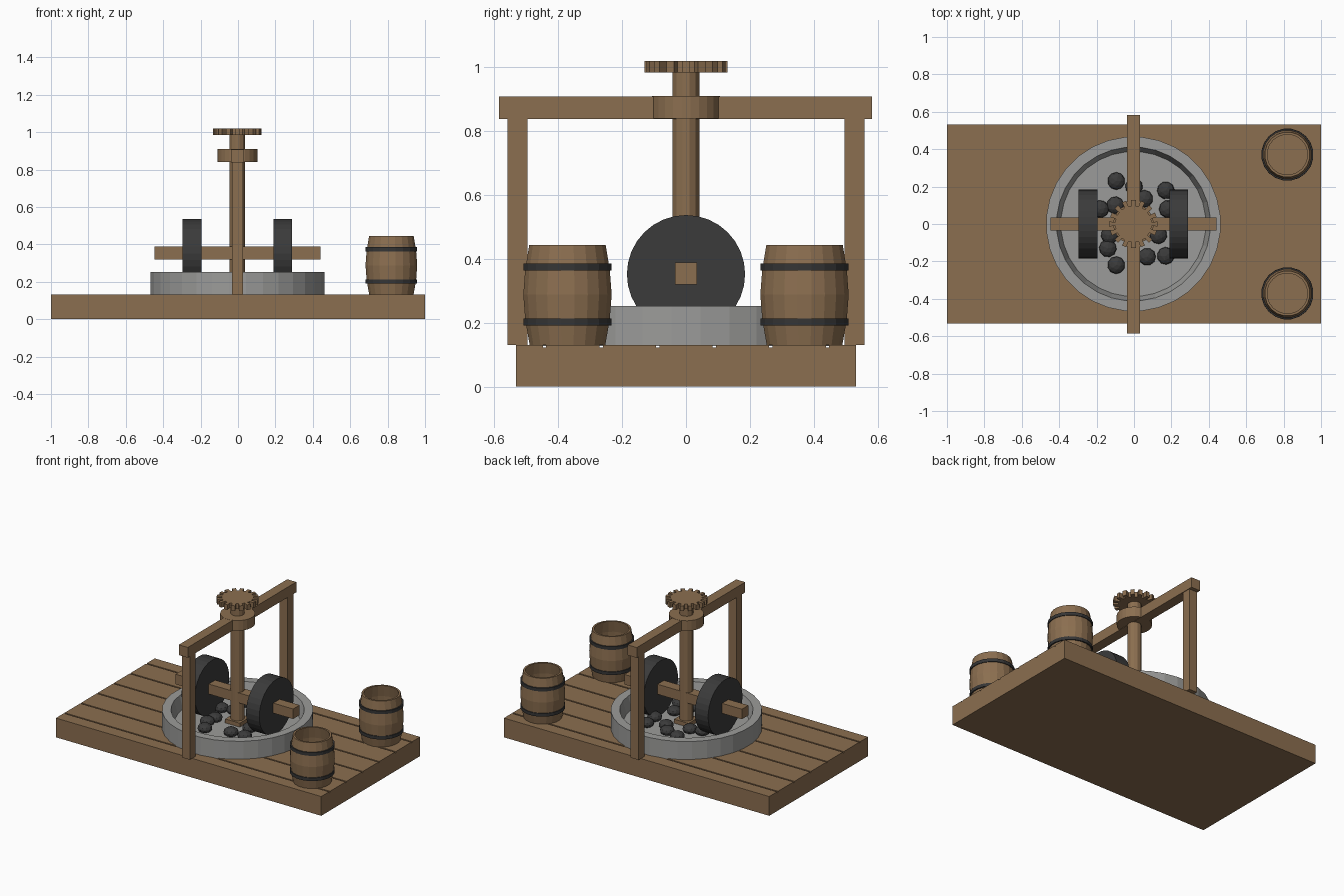
import bpy
import bmesh
from math import sin, cos, pi
from mathutils import Matrix

cube = bpy.data.objects.get("Cube")
if cube:
    bpy.data.objects.remove(cube, do_unlink=True)


def material(name, rgb):
    m = bpy.data.materials.new(name)
    m.use_nodes = True
    m.diffuse_color = (*rgb, 1)
    bsdf = next(n for n in m.node_tree.nodes if n.type == "BSDF_PRINCIPLED")
    bsdf.inputs["Base Color"].default_value = (*rgb, 1)
    return m


WOOD = material("brown wood", (0.26, 0.158, 0.08))
STONE = material("grey stone", (0.33, 0.33, 0.32))
DARK = material("dark stone", (0.043, 0.043, 0.043))
IRON = material("dark iron", (0.036, 0.036, 0.036))


def finish(name, bm, mat):
    bmesh.ops.recalc_face_normals(bm, faces=bm.faces)
    mesh = bpy.data.meshes.new(name)
    bm.to_mesh(mesh)
    bm.free()
    mesh.materials.append(mat)
    ob = bpy.data.objects.new(name, mesh)
    bpy.context.scene.collection.objects.link(ob)
    return ob


def box(name, low, high, mat=WOOD):
    bm = bmesh.new()
    bmesh.ops.create_cube(bm, size=1)
    for v in bm.verts:
        v.co = [l + (c + 0.5) * (h - l) for c, l, h in zip(v.co, low, high)]
    return finish(name, bm, mat)


def prism(name, outline, offset, mat=WOOD):
    """Extrude a closed outline of 3D points along the offset."""
    bm = bmesh.new()
    face = bm.faces.new([bm.verts.new(p) for p in outline])
    made = bmesh.ops.extrude_face_region(bm, geom=[face])["geom"]
    for v in made:
        if isinstance(v, bmesh.types.BMVert):
            v.co.x += offset[0]
            v.co.z += offset[2]
    return finish(name, bm, mat)


def lathe(name, profile, sides, centre, mat, closed=False):
    """Turn (radius, z) points around z; open profiles get end caps."""
    bm = bmesh.new()
    rings = []
    for r, z in profile:
        angles = [2 * pi * (i + 0.5) / sides for i in range(sides)]
        rings.append([bm.verts.new((centre[0] + r * cos(a), centre[1] + r * sin(a), z))
                      for a in angles])
    pairs = list(zip(rings, rings[1:]))
    if closed:
        pairs.append((rings[-1], rings[0]))
    else:
        bm.faces.new(rings[0])
        bm.faces.new(rings[-1])
    for a, b in pairs:
        for i in range(sides):
            j = (i + 1) % sides
            bm.faces.new((a[i], a[j], b[j], b[i]))
    return finish(name, bm, mat)


CX = -0.003          # mill axis
DECK = 0.131         # top of the platform
FLOOR = 0.168        # floor of the stone basin

# Platform with plank grooves along its length
HALF, STEP, GAP, DEPTH = 0.532, 0.177, 0.005, 0.008
outline = [(-1, -HALF, 0), (-1, -HALF, DECK)]
for i in range(6):
    y = (i - 2.5) * STEP
    outline += [(-1, y - GAP, DECK), (-1, y - GAP, DECK - DEPTH),
                (-1, y + GAP, DECK - DEPTH), (-1, y + GAP, DECK)]
outline += [(-1, HALF, DECK), (-1, HALF, 0)]
prism("plank_platform", outline, (2, 0, 0))

# Stone basin with a raised rim
lathe("stone_basin", [(0.467, DECK - 0.004), (0.467, 0.253), (0.412, 0.253), (0.388, FLOOR)],
      32, (CX, 0), STONE)

# Frame: two legs and a cross beam
for side, label in ((-1, "front"), (1, "back")):
    ys = sorted((side * 0.496, side * 0.558))
    box(label + "_leg", (CX - 0.03, ys[0], DECK), (CX + 0.03, ys[1], 0.84))
box("cross_beam", (CX - 0.034, -0.585, 0.838), (CX + 0.034, 0.583, 0.908))
lathe("beam_collar", [(0.108, 0.84), (0.108, 0.909)], 24, (CX, 0), WOOD)

# Central shaft with its foot block
lathe("centre_shaft", [(0.043, FLOOR), (0.043, 0.99)], 12, (CX, 0), WOOD)
box("shaft_foot", (CX - 0.055, -0.055, FLOOR - 0.003), (CX + 0.055, 0.055, 0.195))

# Toothed drive gear
TEETH = 16
gear = []
for i in range(TEETH):
    for turn, r in ((-0.28, 0.098), (-0.25, 0.13), (0.25, 0.13), (0.28, 0.098)):
        a = 2 * pi * (i + turn) / TEETH
        gear.append((CX + r * cos(a), r * sin(a), 0.984))
prism("drive_gear", gear, (0, 0, 0.035))

# Axle and the two grinding wheels
box("wheel_axle", (CX - 0.443, -0.035, 0.32), (CX + 0.443, 0.035, 0.388))
for side, label in ((-1, "right"), (1, "left")):
    bm = bmesh.new()
    spin = Matrix.Translation((CX + side * 0.243, 0, 0.352)) @ Matrix.Rotation(pi / 2, 4, "Y")
    bmesh.ops.create_cone(bm, cap_ends=True, segments=32, radius1=0.185, radius2=0.185,
                          depth=0.1, matrix=spin)
    finish(label + "_grinding_wheel", bm, DARK)

# Loose lumps in the basin
lumps = [(-.095, .23), (.17, .18), (0, .2), (-.1, .1), (-.18, .08), (.055, .135), (.18, .08),
         (.13, -.06), (-.13, -.06), (-.14, -.13), (-.095, -.22), (.07, -.175), (.17, -.17)]
for i, (x, y) in enumerate(lumps):
    bm = bmesh.new()
    place = (Matrix.Translation((x, y, FLOOR + 0.02)) @ Matrix.Rotation(i, 4, "Z")
             @ Matrix.Diagonal((1, 1, 0.68, 1)))
    bmesh.ops.create_icosphere(bm, subdivisions=2, radius=0.047, matrix=place)
    finish("lump_%d" % (i + 1), bm, DARK)

# Open barrels with iron hoops
for side, label in ((-1, "front"), (1, "back")):
    spot = (0.82, side * 0.371)
    lathe(label + "_barrel",
          [(0.12, DECK), (0.134, 0.21), (0.14, 0.288), (0.134, 0.366), (0.121, 0.444),
           (0.108, 0.444), (0.122, 0.366), (0.127, 0.288), (0.122, 0.21), (0.112, 0.155)],
          20, spot, WOOD)
    for z, level in ((0.202, "lower"), (0.374, "upper")):
        lathe("%s_barrel_%s_hoop" % (label, level),
              [(0.139, z - 0.011), (0.139, z + 0.011), (0.128, z + 0.011), (0.128, z - 0.011)],
              20, spot, IRON, closed=True)
